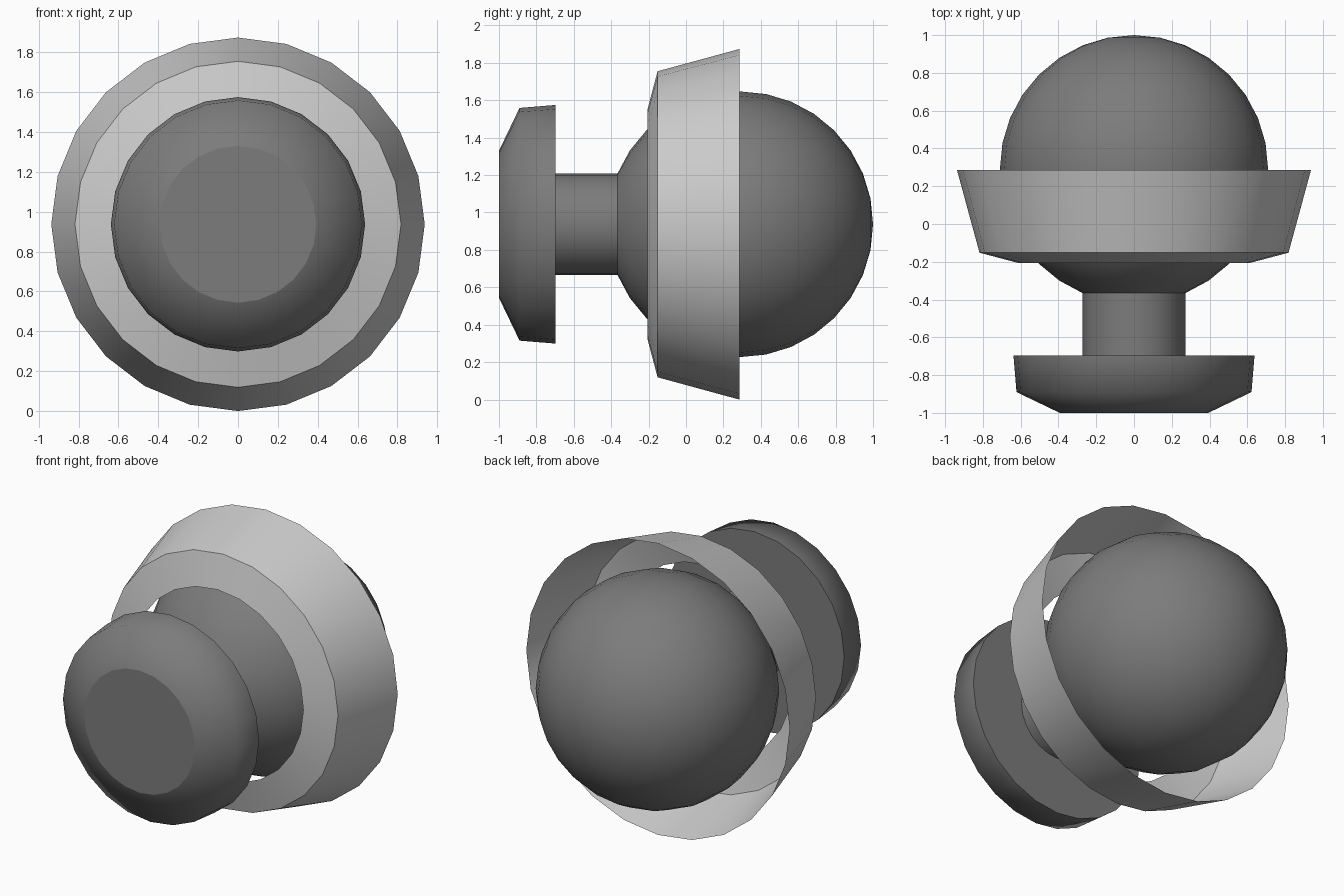
import bpy, bmesh
from math import sin, cos, pi, radians

if "Cube" in bpy.data.objects:
    bpy.data.objects.remove(bpy.data.objects["Cube"])

SIDES = 24
R_MAX = 0.937          # collar rim radius, also the axis height
BALL_R, BALL_Y = 0.71, 0.29


def material(name, v):
    m = bpy.data.materials.new(name)
    m.diffuse_color = (v, v, v, 1)
    m.use_nodes = True
    m.node_tree.nodes["Principled BSDF"].inputs["Base Color"].default_value = m.diffuse_color
    return m


def lathe(name, profile, mat, sharp=(), cap=False):
    """Revolve (y, radius) points, listed front to back, around the y axis."""
    bm = bmesh.new()
    rings = []
    for y, r in profile:
        if r < 1e-5:
            rings.append([bm.verts.new((0, y, R_MAX))] * SIDES)
        else:
            rings.append([bm.verts.new((r * sin(2 * pi * i / SIDES), y,
                                        R_MAX + r * cos(2 * pi * i / SIDES)))
                          for i in range(SIDES)])
    for a, b in zip(rings, rings[1:]):
        for i in range(SIDES):
            j = (i + 1) % SIDES
            quad = list(dict.fromkeys((a[i], b[i], b[j], a[j])))
            bm.faces.new(quad).smooth = True
    if cap:
        bm.faces.new(rings[0]).smooth = False
    bm.normal_update()
    for k in sharp:
        for i in range(SIDES):
            e = bm.edges.get((rings[k][i], rings[k][(i + 1) % SIDES]))
            if e:
                e.smooth = False
    # point the faces away from the axis
    f = max(bm.faces, key=lambda f: abs(f.normal.x) + abs(f.normal.z))
    c = f.calc_center_median()
    if f.normal.x * c.x + f.normal.z * (c.z - R_MAX) < 0:
        bmesh.ops.reverse_faces(bm, faces=bm.faces[:])
    me = bpy.data.meshes.new(name)
    bm.to_mesh(me)
    bm.free()
    me.materials.append(mat)
    ob = bpy.data.objects.new(name, me)
    bpy.context.collection.objects.link(ob)
    return ob


dark = material("dark_grey", 0.2)
light = material("light_grey", 0.75)

# Ball, cut open at the ring where the stem joins
ball = [(BALL_Y - BALL_R * cos(radians(11.25 * k)), BALL_R * sin(radians(11.25 * k)))
        for k in range(2, 17)]
lathe("ball", ball, dark)

# Stem and rounded knob with a flat front
stem_r = ball[0][1]
lathe("knob_and_stem",
      [(-1.0, 0.393), (-0.89, 0.622), (-0.697, 0.638), (-0.697, stem_r), (ball[0][0], stem_r)],
      dark, sharp=(0, 2, 3), cap=True)

# Thin open collar around the ball
lathe("collar", [(-0.207, 0.61), (-0.152, 0.818), (0.285, R_MAX)], light, sharp=(1,))
